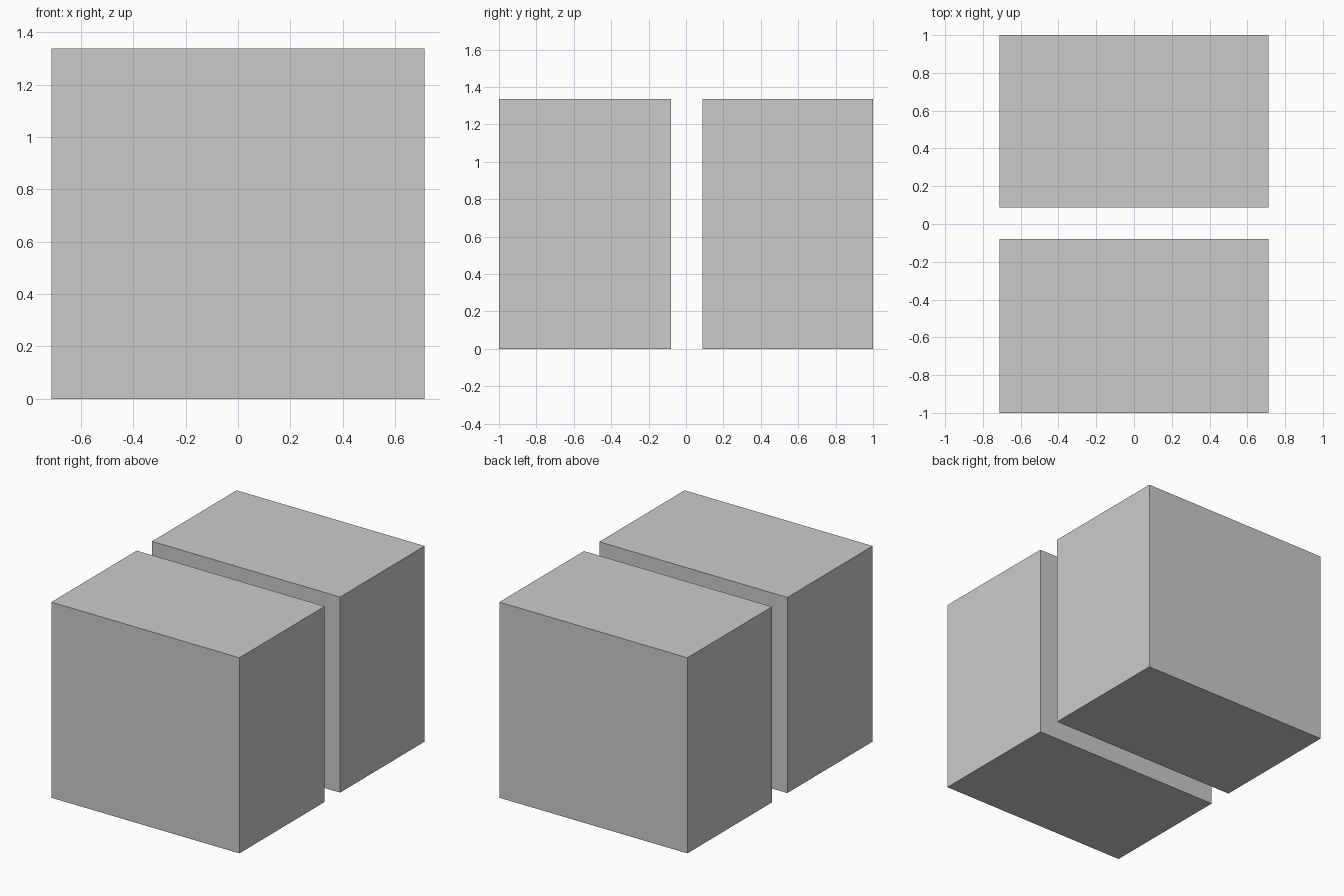
import bpy

if "Cube" in bpy.data.objects:
    bpy.data.objects.remove(bpy.data.objects["Cube"])

HALF_WIDTH = 0.711
HEIGHT = 1.337


def block(name, y0, y1):
    """Plain box standing on the ground between two depths."""
    bpy.ops.mesh.primitive_cube_add(size=1, location=(0, (y0 + y1) / 2, HEIGHT / 2))
    obj = bpy.context.object
    obj.name = name
    obj.scale = (2 * HALF_WIDTH, y1 - y0, HEIGHT)
    bpy.ops.object.transform_apply(location=False, rotation=False, scale=True)
    return obj


# Two blocks separated by a narrow, slightly off-centre gap
block("front_block", -1.0, -0.079)
block("back_block", 0.087, 1.0)
